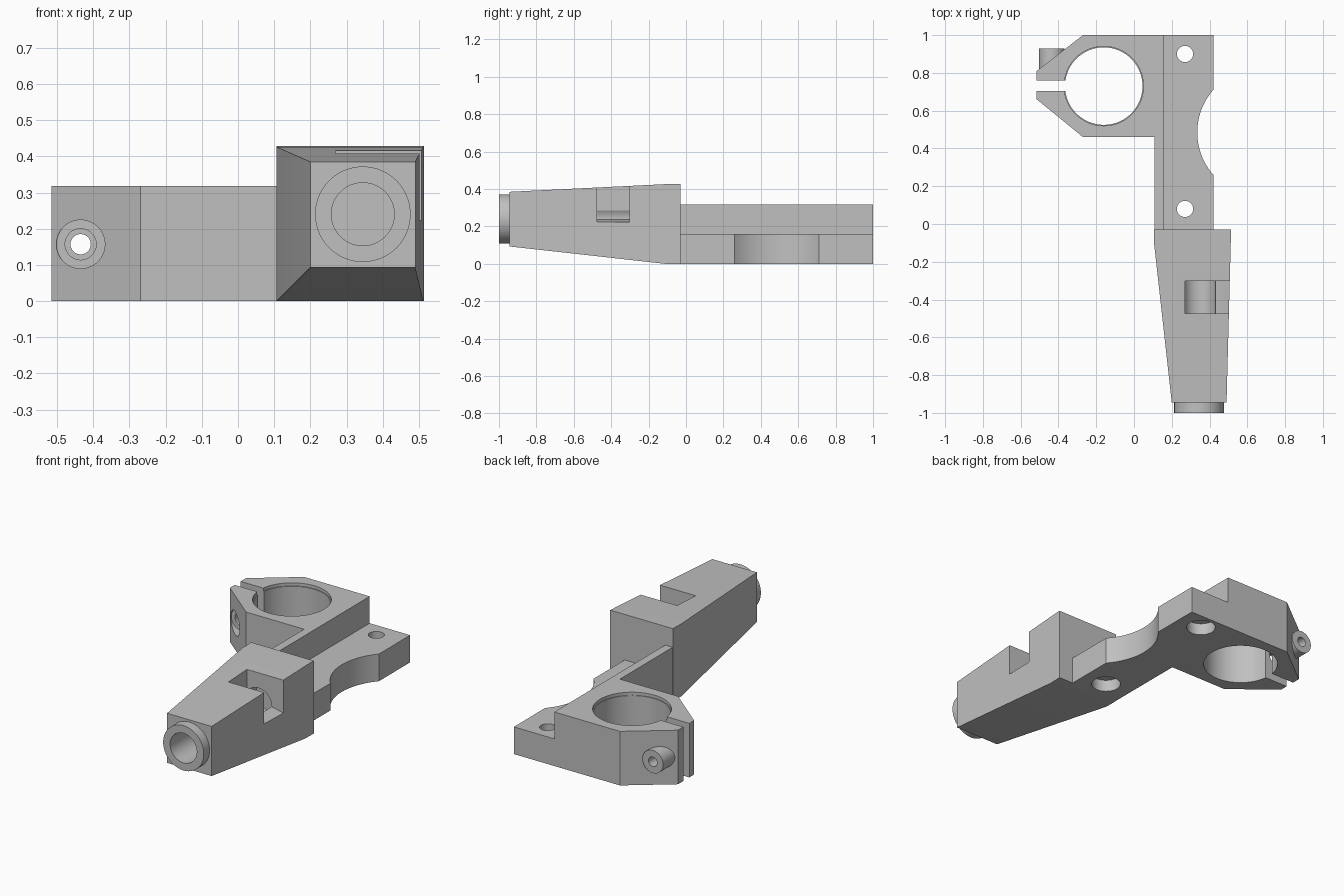
import bpy, bmesh, math
from mathutils import Matrix, Vector

old = bpy.data.objects.get("Cube")
if old:
    bpy.data.objects.remove(old, do_unlink=True)

GREY = (0.53, 0.53, 0.53, 1)
mat = bpy.data.materials.new("plain grey")
mat.use_nodes = True
mat.diffuse_color = GREY
mat.node_tree.nodes["Principled BSDF"].inputs["Base Color"].default_value = GREY


def finish(name, bm):
    bmesh.ops.recalc_face_normals(bm, faces=bm.faces)
    me = bpy.data.meshes.new(name)
    bm.to_mesh(me)
    bm.free()
    me.materials.append(mat)
    ob = bpy.data.objects.new(name, me)
    bpy.context.collection.objects.link(ob)
    return ob


def loft(name, sections):
    """Solid skinned through rings of equal point count."""
    bm = bmesh.new()
    rings = [[bm.verts.new(p) for p in s] for s in sections]
    n = len(rings[0])
    bm.faces.new(rings[0])
    bm.faces.new(rings[-1])
    for a, b in zip(rings, rings[1:]):
        for i in range(n):
            j = (i + 1) % n
            bm.faces.new((a[i], a[j], b[j], b[i]))
    return finish(name, bm)


def prism(name, outline, z0, z1):
    return loft(name, [[(x, y, z) for x, y in outline] for z in (z0, z1)])


def prism_y(name, outline, y0, y1):
    return loft(name, [[(x, y, z) for x, z in outline] for y in (y0, y1)])


def cylinder(name, r, axis, start, end, a, b, seg=64):
    """Cylinder along 'Y' (a=x, b=z) or 'Z' (a=x, b=y)."""
    mid = (start + end) / 2
    if axis == 'Z':
        m = Matrix.Translation(Vector((a, b, mid)))
    else:
        m = Matrix.Translation(Vector((a, mid, b))) @ Matrix.Rotation(math.pi / 2, 4, 'X')
    bm = bmesh.new()
    bmesh.ops.create_cone(bm, cap_ends=True, segments=seg, radius1=r, radius2=r,
                          depth=end - start, matrix=m)
    return finish(name, bm)


def combine(ob, tool, op='DIFFERENCE'):
    """Apply a boolean and remove the tool object."""
    tool.hide_render = True
    mod = ob.modifiers.new("cut", 'BOOLEAN')
    mod.operation = op
    mod.solver = 'EXACT'
    mod.object = tool
    with bpy.context.temp_override(object=ob, active_object=ob):
        bpy.ops.object.modifier_apply(modifier=mod.name)
    bpy.data.objects.remove(tool, do_unlink=True)


def smooth(ob):
    bpy.ops.object.select_all(action='DESELECT')
    ob.select_set(True)
    bpy.context.view_layer.objects.active = ob
    bpy.ops.object.shade_smooth_by_angle(angle=math.radians(30))


# Split clamp with its upright rib
body = prism("clamp_body", [
    (0.157, -0.05), (0.157, 1), (-0.27, 1), (-0.515, 0.81), (-0.515, 0.66),
    (-0.27, 0.46), (0.108, 0.46), (0.108, -0.05)], 0, 0.318)

# Mounting flange joined to the rib
flange = prism("flange", [(0.13, -0.05), (0.42, -0.05), (0.42, 1), (0.13, 1)], 0, 0.16)
combine(body, flange, 'UNION')

# Side scallop
combine(body, cylinder("scallop", 0.34, 'Z', -0.1, 0.25, 0.675, 0.485, 128))

# Mounting holes, counterbored underneath
for y in (0.08, 0.90):
    combine(body, cylinder("screw_hole", 0.043, 'Z', -0.1, 0.25, 0.27, y, 40))
    combine(body, cylinder("counterbore", 0.08, 'Z', -0.1, 0.07, 0.27, y, 40))

# Clamp bore with a thin top lip, and the slot
combine(body, cylinder("bore", 0.205, 'Z', -0.1, 0.4, -0.16, 0.73, 96))
combine(body, cylinder("bore_lip", 0.21, 'Z', 0.3, 0.4, -0.16, 0.73, 96))
combine(body, prism("slot", [(-0.6, 0.705), (-0.3, 0.705), (-0.3, 0.76), (-0.6, 0.76)], -0.1, 0.4))

# Pinch screw passage
BX, BZ = -0.435, 0.157
combine(body, cylinder("head_recess", 0.067, 'Y', 0.4, 0.655, BX, BZ))
combine(body, cylinder("screw_clearance", 0.043, 'Y', 0.5, 0.73, BX, BZ))
combine(body, cylinder("screw_passage", 0.028, 'Y', 0.7, 1.1, BX, BZ, 40))
smooth(body)

# Threaded boss behind the clamp
boss = cylinder("screw_boss", 0.067, 'Y', 0.765, 0.93, BX, BZ)
combine(boss, cylinder("boss_hole", 0.028, 'Y', 0.7, 1, BX, BZ, 40))
smooth(boss)


# Tapered arm
def section(y, x0, x1, z0, z1):
    return [(x0, y, z0), (x1, y, z0), (x1, y, z1), (x0, y, z1)]


arm = loft("tapered_arm", [
    section(-0.03, 0.107, 0.514, 0, 0.428),
    section(-0.11, 0.107, 0.512, 0, 0.426),
    section(-0.945, 0.2, 0.49, 0.093, 0.385)])

# Nozzle collar at the arm tip
NX, NZ = 0.345, 0.24
collar = cylinder("nozzle_collar", 0.132, 'Y', -1, -0.93, NX, NZ, 80)
combine(arm, collar, 'UNION')

# Notch with a sloping outer sill
combine(arm, prism_y("notch", [(0.27, 0.6), (0.27, 0.24), (0.432, 0.24),
                               (0.51, 0.222), (0.6, 0.2), (0.6, 0.6)], -0.475, -0.303))

# Blind bore along the arm
combine(arm, cylinder("nozzle_bore", 0.087, 'Y', -1.1, -0.2, NX, NZ))
smooth(arm)
